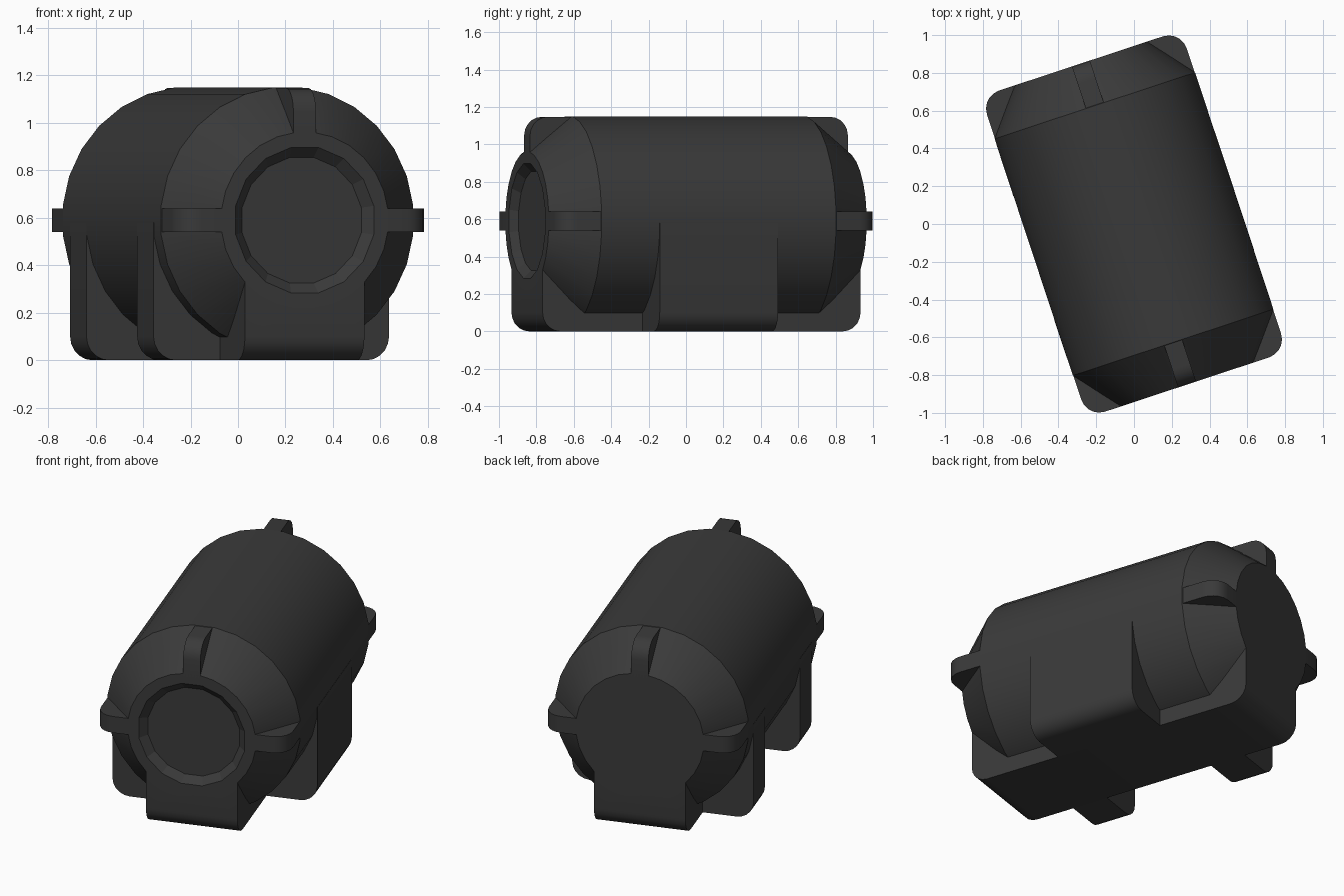
import bpy, bmesh, math
from mathutils import Matrix

if "Cube" in bpy.data.objects:
    bpy.data.objects.remove(bpy.data.objects["Cube"])

R, CAP, L, SHOULDER, CZ = 0.5625, 0.372, 0.895, 0.66, 0.59
TURN = Matrix.Rotation(math.radians(18.3), 4, 'Z')

mat = bpy.data.materials.new("dark_grey")
mat.diffuse_color = (0.042, 0.042, 0.042, 1)
mat.use_nodes = True
mat.node_tree.nodes["Principled BSDF"].inputs["Base Color"].default_value = mat.diffuse_color


def finish(name, bm, smooth=True):
    bmesh.ops.recalc_face_normals(bm, faces=bm.faces)
    me = bpy.data.meshes.new(name)
    bm.to_mesh(me)
    bm.free()
    me.materials.append(mat)
    ob = bpy.data.objects.new(name, me)
    ob.matrix_world = TURN
    bpy.context.collection.objects.link(ob)
    if smooth:
        bpy.ops.object.select_all(action='DESELECT')
        ob.select_set(True)
        bpy.context.view_layer.objects.active = ob
        bpy.ops.object.shade_smooth_by_angle(angle=math.radians(30))
    return ob


def lathe(name, profile, n, offset=0.5, smooth=True):
    """Closed solid of (y, radius) rings around the long axis."""
    bm = bmesh.new()
    rings = []
    for y, r in profile:
        angles = [2 * math.pi * (i + offset) / n for i in range(n)]
        rings.append([bm.verts.new((r * math.sin(a), y, CZ + r * math.cos(a))) for a in angles])
    for a, b in zip(rings, rings[1:]):
        for i in range(n):
            j = (i + 1) % n
            bm.faces.new((a[i], a[j], b[j], b[i]))
    bm.faces.new(rings[0])
    bm.faces.new(rings[-1])
    return finish(name, bm, smooth)


def prism(name, section, y0, y1, rounded, radius=0.1):
    """Extrude an (x, z) section along y and round the edges chosen by a rule."""
    bm = bmesh.new()
    a = [bm.verts.new((x, y0, z)) for x, z in section]
    b = [bm.verts.new((x, y1, z)) for x, z in section]
    n = len(section)
    for i in range(n):
        j = (i + 1) % n
        bm.faces.new((a[i], a[j], b[j], b[i]))
    bm.faces.new(a)
    bm.faces.new(b)
    bmesh.ops.recalc_face_normals(bm, faces=bm.faces)
    edges = [e for e in bm.edges if rounded(*[v.co for v in e.verts])]
    bmesh.ops.bevel(bm, geom=edges, offset=radius, segments=5, profile=0.5, affect='EDGES')
    return finish(name, bm)


def rect(x0, x1, z0, z1):
    return [(x0, z0), (x1, z0), (x1, z1), (x0, z1)]


# Barrel with tapered ends
barrel = lathe("barrel", [(-L, CAP), (-SHOULDER, R), (SHOULDER, R), (L, CAP)], 28)

# Dished recess in the front cap
cutter = lathe("recess_cutter", [(-L - 0.04, 0.355), (-L + 0.04, 0.27)], 16, 0.5, False)
cutter.hide_render = True
cutter.hide_viewport = True
cut = barrel.modifiers.new("recess", 'BOOLEAN')
cut.operation = 'DIFFERENCE'
cut.solver = 'EXACT'
cut.object = cutter

# Central base running the whole length, its top following the barrel
arc = [0.265 - 0.53 * i / 8 for i in range(9)]
section = [(-0.265, 0), (0.265, 0)] + [(x, CZ - math.sqrt(0.345 ** 2 - x * x)) for x in arc]
prism("central_base", section, -L, L,
      lambda p, q: max(p.z, q.z) < 1e-4 and abs(p.y - q.y) < 1e-4)

# Top and side ribs that square off both tapered ends
E = 0.557
prism("top_rib", rect(-0.05, 0.05, CZ + 0.345, CZ + E), -L, L,
      lambda p, q: min(p.z, q.z) > CZ + E - 1e-4 and abs(p.y - q.y) < 1e-4)
for side, s in (("left", -1), ("right", 1)):
    prism(side + "_rib", rect(s * 0.345, s * E, CZ - 0.05, CZ + 0.05), -L, L,
          lambda p, q: min(abs(p.x), abs(q.x)) > E - 1e-4 and abs(p.y - q.y) < 1e-4)

# One wide foot on the right, two narrow feet on the left
for name, s, y0, y1 in (("right_foot", 1, -0.333, 0.333),
                        ("left_front_foot", -1, -0.56, -0.34),
                        ("left_back_foot", -1, 0.34, 0.56)):
    prism(name, rect(s * 0.2, s * 0.56, 0, CZ - 0.01), y0, y1,
          lambda p, q: max(p.z, q.z) < 1e-4 and min(abs(p.x), abs(q.x)) > 0.55)
